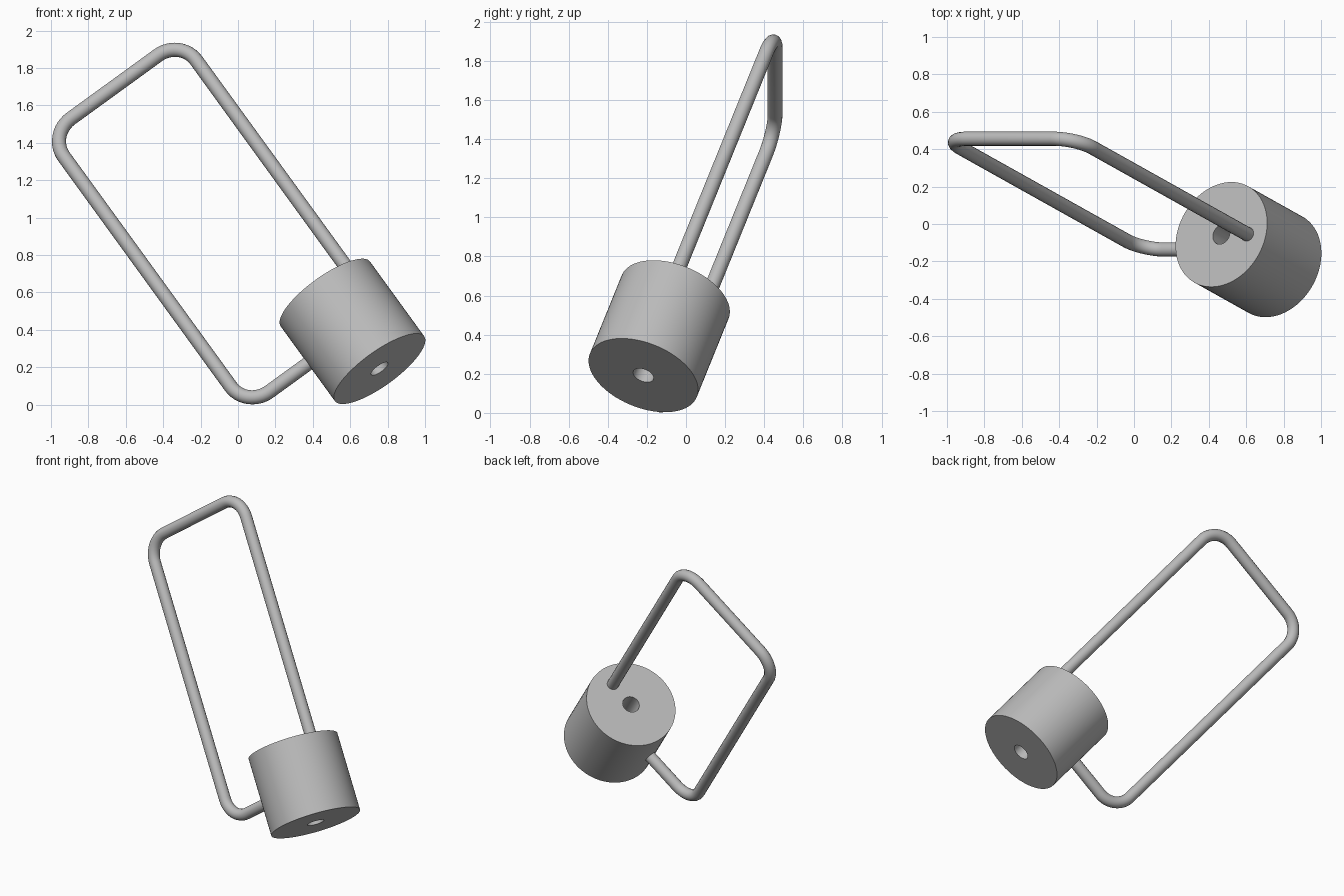
import bpy, bmesh
from math import pi, cos, sin, radians
from mathutils import Vector, Matrix

cube = bpy.data.objects.get("Cube")
if cube:
    bpy.data.objects.remove(cube, do_unlink=True)

# Tilted frame: local z runs along the drum axis, local x along the short bars
axis = Vector((-0.558, 0.312, 0.769)).normalized()
side = Vector((0.809, 0, 0.587)).normalized()
side = (side - axis * side.dot(axis)).normalized()
frame = Matrix((side, axis.cross(side), axis)).transposed().to_4x4()
frame.translation = (0.612, -0.137, 0.392)

grey = bpy.data.materials.new("Plain grey")
grey.use_nodes = True
colour = (0.5, 0.5, 0.5, 1)
grey.diffuse_color = colour
grey.node_tree.nodes["Principled BSDF"].inputs["Base Color"].default_value = colour


def finish(obj):
    obj.matrix_world = frame
    obj.data.materials.append(grey)
    bpy.ops.object.select_all(action="DESELECT")
    obj.select_set(True)
    bpy.context.view_layer.objects.active = obj


# Drum with a bore right through it, spun from a rectangular section
radius, bore, half = 0.295, 0.055, 0.26
bm = bmesh.new()
section = [(bore, -half), (radius, -half), (radius, half), (bore, half)]
verts = [bm.verts.new((r, 0, z)) for r, z in section]
edges = [bm.edges.new((verts[i], verts[(i + 1) % 4])) for i in range(4)]
bmesh.ops.spin(bm, geom=verts + edges, cent=(0, 0, 0), axis=(0, 0, 1),
               angle=2 * pi, steps=72, use_merge=True)
bmesh.ops.remove_doubles(bm, verts=bm.verts, dist=0.0001)
bmesh.ops.recalc_face_normals(bm, faces=bm.faces)
mesh = bpy.data.meshes.new("drum")
bm.to_mesh(mesh)
bm.free()
drum = bpy.data.objects.new("drum", mesh)
bpy.context.collection.objects.link(drum)
finish(drum)
bpy.ops.object.shade_smooth_by_angle(angle=radians(30))

# Rod path: out of the drum's side, round three bends, into its top
left, right, top, bend = -0.70, 0.175, 1.90, 0.15
path = [(-radius + 0.06, 0)]
for x, z, start in ((left + bend, bend, -90), (left + bend, top - bend, -180),
                    (right - bend, top - bend, -270)):
    for i in range(13):
        a = radians(start - 90 * i / 12)
        path.append((x + bend * cos(a), z + bend * sin(a)))
path.append((right, half - 0.06))

# Round rod swept along the path
curve = bpy.data.curves.new("bent_rod", "CURVE")
curve.dimensions = "3D"
curve.bevel_depth = 0.038
curve.bevel_resolution = 6
curve.use_fill_caps = True
spline = curve.splines.new("POLY")
spline.points.add(len(path) - 1)
for point, (x, z) in zip(spline.points, path):
    point.co = (x, 0, z, 1)
rod = bpy.data.objects.new("bent_rod", curve)
bpy.context.collection.objects.link(rod)
finish(rod)
bpy.ops.object.convert(target="MESH")
bpy.ops.object.shade_smooth_by_angle(angle=radians(40))
